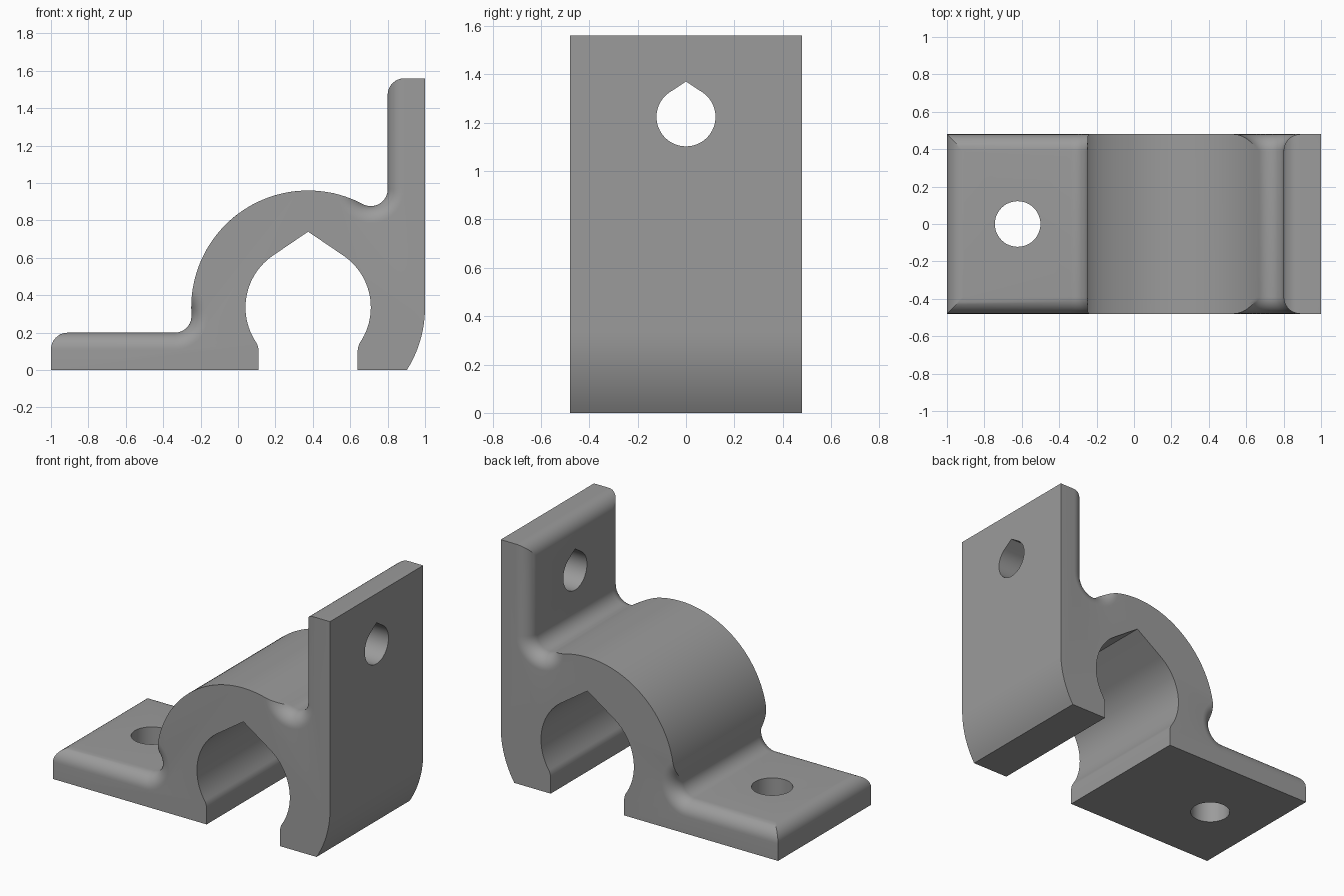
import bpy, bmesh
from math import sin, cos, pi, acos, asin, atan2, sqrt, hypot, radians

if "Cube" in bpy.data.objects:
    bpy.data.objects.remove(bpy.data.objects["Cube"])

R = 0.09                       # fillet and edge rounding radius
HALF = 0.48                    # half width along y
CX, CZ, RO, RI = 0.375, 0.335, 0.625, 0.335   # clamp ring
LEFT = (CX - sqrt((RO + R) ** 2 - (0.29 - CZ) ** 2), 0.29)    # foot fillet centre
SADDLE = (0.71, CZ + sqrt((RO + R) ** 2 - (0.71 - CX) ** 2))  # saddle fillet centre


def arc(c, r, a0, a1, n):
    return [(c[0] + r * cos(a0 + (a1 - a0) * i / n),
             c[1] + r * sin(a0 + (a1 - a0) * i / n)) for i in range(n + 1)]


def teardrop(c, r, apex, a0, a1, n):
    """Arc from a0 over a pointed roof to a1 (counter-clockwise)."""
    t = acos(r / apex)
    return (arc(c, r, a0, pi / 2 - t, n) + [(c[0], c[1] + apex)]
            + arc(c, r, pi / 2 + t, a1, n))


def cut_angles(c, r):
    """Angle offset, from the line to the ring centre, where a disc meets the ring."""
    d = hypot(c[0] - CX, c[1] - CZ)
    a = acos(min(1, (d * d + r * r - RO * RO) / (2 * d * r)))
    b = acos(min(1, (d * d + RO * RO - r * r) / (2 * d * RO)))
    return a, b


def profile(e):
    """Bracket outline with the upper flange edges pulled in by e."""
    p = [(-1, 0)]
    t = asin(max(0, 1 - e / R))
    p += arc((-1 + R, 0.2 - R), R, pi, pi - t, 10)           # foot tip
    a, b = cut_angles(LEFT, R + e)
    to_ring = atan2(CZ - LEFT[1], CX - LEFT[0])
    p += arc(LEFT, R + e, -pi / 2, to_ring + a, 20)          # foot fillet
    start = atan2(LEFT[1] - CZ, LEFT[0] - CX) % (2 * pi) - b
    a, b = cut_angles(SADDLE, R + e)
    to_ring = atan2(CZ - SADDLE[1], CX - SADDLE[0])
    end = atan2(SADDLE[1] - CZ, SADDLE[0] - CX) + b
    p += arc((CX, CZ), RO, start, end, 48)                   # ring outside
    p += arc(SADDLE, R + e, to_ring - a, 0, 20)              # saddle fillet
    p += arc((0.8 + R, 1.56 - R), R, pi - acos(max(0, 1 - e / R)), pi / 2, 10)
    p += [(1, 1.56)]
    p += arc((CX, CZ), RO, 0, -asin(CZ / RO), 12)            # lower back curve
    # mouth: jaw lips, then the bore with its pointed roof
    jaw = 0.265
    lip_z = CZ - sqrt((RI + R) ** 2 - (jaw + R) ** 2)
    ang = atan2(CZ - lip_z, jaw + R)
    lip = arc((CX + jaw + R, lip_z), R, pi, pi - ang, 8)
    p += [(CX + jaw, 0)] + lip
    p += teardrop((CX, CZ), RI, 0.405, -ang, pi + ang, 24)
    p += [(2 * CX - x, z) for x, z in reversed(lip)] + [(CX - jaw, 0)]
    return p


def finish(name, bm):
    bmesh.ops.remove_doubles(bm, verts=bm.verts, dist=2e-5)
    bmesh.ops.recalc_face_normals(bm, faces=bm.faces)
    me = bpy.data.meshes.new(name)
    bm.to_mesh(me)
    bm.free()
    ob = bpy.data.objects.new(name, me)
    bpy.context.collection.objects.link(ob)
    return ob


def loft(name, rings):
    bm = bmesh.new()
    rows = [[bm.verts.new(v) for v in ring] for ring in rings]
    n = len(rows[0])
    for r0, r1 in zip(rows, rows[1:]):
        for i in range(n):
            j = (i + 1) % n
            bm.faces.new((r0[i], r0[j], r1[j], r1[i]))
    bm.faces.new(rows[0])
    bm.faces.new(rows[-1])
    return finish(name, bm)


# bracket body: outline lofted across the width with rounded flange sides
steps = [i / 10 * pi / 2 for i in range(11)]
side = [(-HALF + R * (1 - cos(t)), R * (1 - sin(t))) for t in steps]
slices = side + [(-y, e) for y, e in reversed(side)]
body = loft("clamp_bracket", [[(x, y, z) for x, z in profile(e)] for y, e in slices])

# screw holes: round in the foot, pointed roof in the upright
foot_circle = arc((-0.622, 0), 0.122, 0, 2 * pi, 48)[:-1]
foot_cut = loft("foot_hole_cutter", [[(x, y, z) for x, y in foot_circle] for z in (-0.1, 0.4)])
drop = teardrop((0, 1.224), 0.122, 0.146, -pi / 2, 3 * pi / 2, 24)[:-1]
wall_cut = loft("upright_hole_cutter", [[(x, y, z) for y, z in drop] for x in (0.7, 1.1)])

for cutter in (foot_cut, wall_cut):
    m = body.modifiers.new("hole", 'BOOLEAN')
    m.operation, m.object, m.solver = 'DIFFERENCE', cutter, 'EXACT'
    bpy.context.view_layer.objects.active = body
    bpy.ops.object.modifier_apply(modifier=m.name)
    bpy.data.objects.remove(cutter)

# material and shading
grey = bpy.data.materials.new("grey")
grey.diffuse_color = (0.33, 0.33, 0.33, 1)
grey.use_nodes = True
grey.node_tree.nodes["Principled BSDF"].inputs["Base Color"].default_value = grey.diffuse_color
body.data.materials.clear()
body.data.materials.append(grey)
body.select_set(True)
bpy.ops.object.shade_smooth_by_angle(angle=radians(25))
